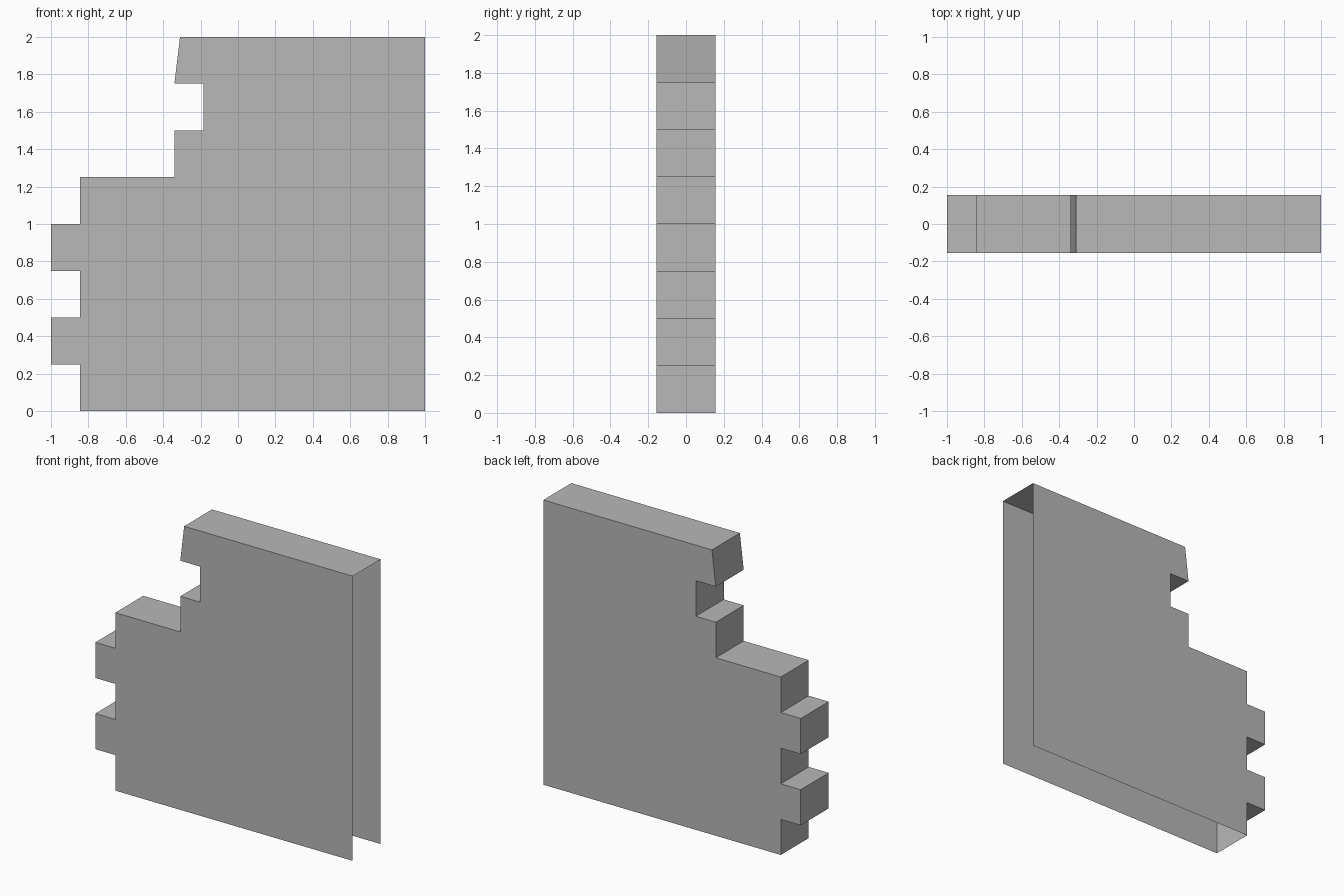
import bpy
import bmesh

# Remove the default cube
cube = bpy.data.objects.get("Cube")
if cube:
    bpy.data.objects.remove(cube, do_unlink=True)

HALF_DEPTH = 0.155

# One plain stone colour
stone = bpy.data.materials.new("stone_grey")
stone.use_nodes = True
grey = (0.48, 0.48, 0.48, 1.0)
stone.diffuse_color = grey
stone.node_tree.nodes["Principled BSDF"].inputs["Base Color"].default_value = grey

# Broken wall outline in x and z: foot of the ragged edge up to the top corner
ragged_edge = [
    (-0.845, 0), (-0.845, 0.25), (-1, 0.25), (-1, 0.5),
    (-0.845, 0.5), (-0.845, 0.75), (-1, 0.75), (-1, 1),
    (-0.845, 1), (-0.845, 1.25), (-0.34, 1.25), (-0.34, 1.5),
    (-0.185, 1.5), (-0.185, 1.75), (-0.34, 1.75), (-0.31, 2),
    (1, 2),
]
outline = ragged_edge + [(1, 0)]

bm = bmesh.new()
front = [bm.verts.new((x, -HALF_DEPTH, z)) for x, z in outline]
back = [bm.verts.new((x, HALF_DEPTH, z)) for x, z in outline]

# Front and back sheets
bm.faces.new(reversed(front))
bm.faces.new(back)

# Ragged edge and top; the straight end and the base stay open
for i in range(len(ragged_edge) - 1):
    bm.faces.new((front[i], front[i + 1], back[i + 1], back[i]))

bm.normal_update()
mesh = bpy.data.meshes.new("broken_wall")
bm.to_mesh(mesh)
bm.free()
mesh.materials.append(stone)

wall = bpy.data.objects.new("broken_wall", mesh)
bpy.context.collection.objects.link(wall)
